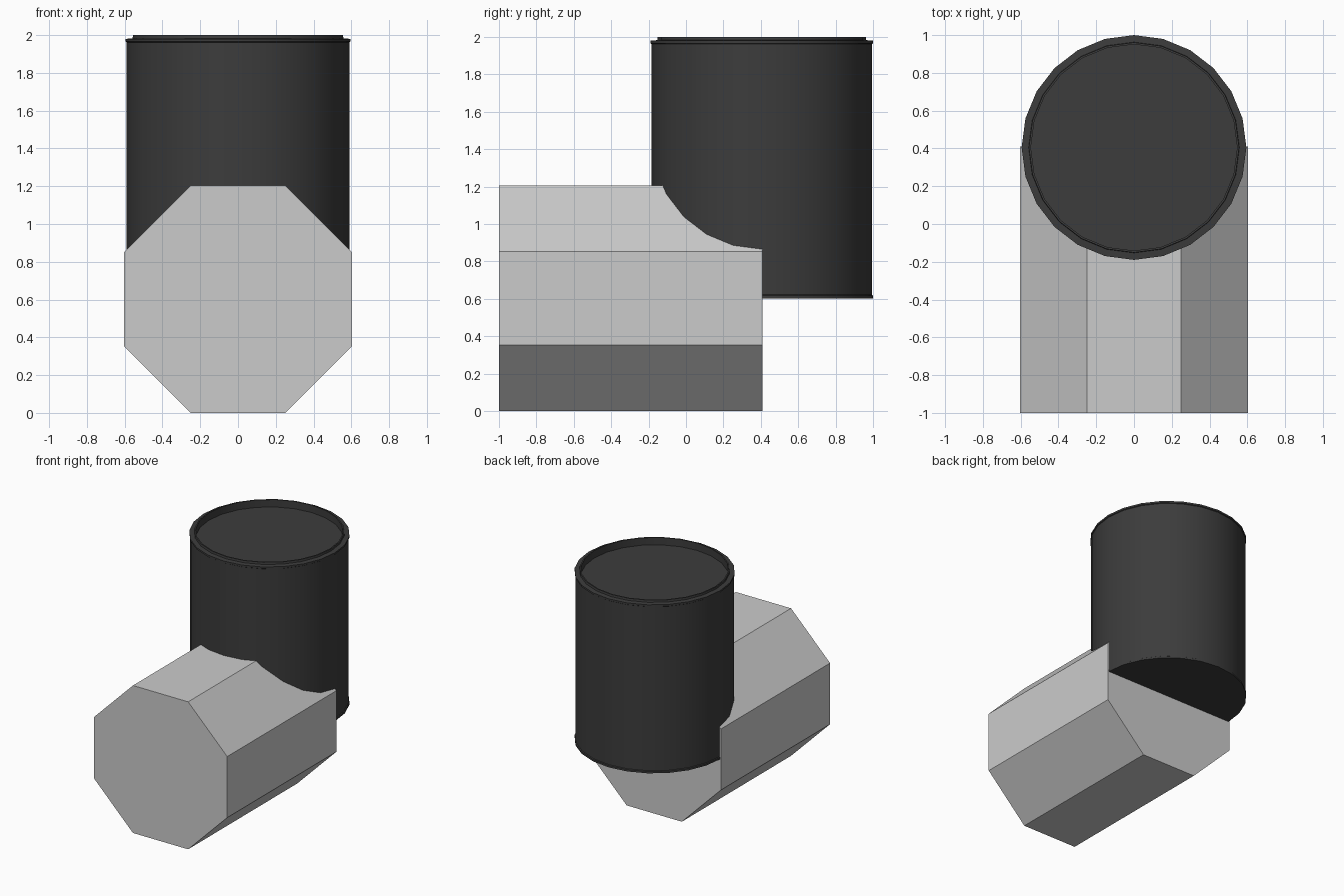
import bpy, bmesh
from math import radians, pi, cos, sin

if "Cube" in bpy.data.objects:
    bpy.data.objects.remove(bpy.data.objects["Cube"])

dark = bpy.data.materials.new("dark_rubber")
dark.diffuse_color = (0.045, 0.045, 0.045, 1)
dark.use_nodes = True
dark.node_tree.nodes["Principled BSDF"].inputs["Base Color"].default_value = dark.diffuse_color


def make_object(name, bm):
    bmesh.ops.recalc_face_normals(bm, faces=bm.faces[:])
    mesh = bpy.data.meshes.new(name)
    bm.to_mesh(mesh)
    bm.free()
    obj = bpy.data.objects.new(name, mesh)
    bpy.context.collection.objects.link(obj)
    return obj


def lathe(name, profile, center, sides):
    """Rings of (radius, height) joined by quads, capped at both ends."""
    bm = bmesh.new()
    rings = []
    for r, z in profile:
        rings.append([bm.verts.new((center[0] + r * cos(2 * pi * i / sides),
                                    center[1] + r * sin(2 * pi * i / sides), z))
                      for i in range(sides)])
    for a, b in zip(rings, rings[1:]):
        for i in range(sides):
            j = (i + 1) % sides
            bm.faces.new((a[i], a[j], b[j], b[i]))
    bm.faces.new(rings[0][::-1])
    bm.faces.new(rings[-1])
    return make_object(name, bm)


# horizontal octagonal body, flat-shaded
R = 0.6025 / cos(pi / 8)
bm = bmesh.new()
front = bm.faces.new([bm.verts.new((R * cos(pi / 8 + i * pi / 4), -1.0,
                                    0.6025 + R * sin(pi / 8 + i * pi / 4)))
                      for i in range(8)])
out = bmesh.ops.extrude_face_region(bm, geom=[front], use_keep_orig=True)
bmesh.ops.translate(bm, vec=(0, 1.41, 0),
                    verts=[v for v in out["geom"] if isinstance(v, bmesh.types.BMVert)])
make_object("octagonal_pipe", bm)

# upright round sleeve: thin end flanges, stepped lip and shallow recessed cap
sleeve = lathe("round_sleeve",
               [(0.595, 0.603), (0.595, 0.618), (0.589, 0.622),
                (0.589, 1.962), (0.595, 1.966), (0.595, 1.98),
                (0.558, 1.983), (0.556, 2.0), (0.546, 2.0), (0.546, 1.94)],
               (0, 0.405), 24)
sleeve.data.materials.append(dark)
bpy.context.view_layer.objects.active = sleeve
sleeve.select_set(True)
bpy.ops.object.shade_smooth_by_angle(angle=radians(35))
